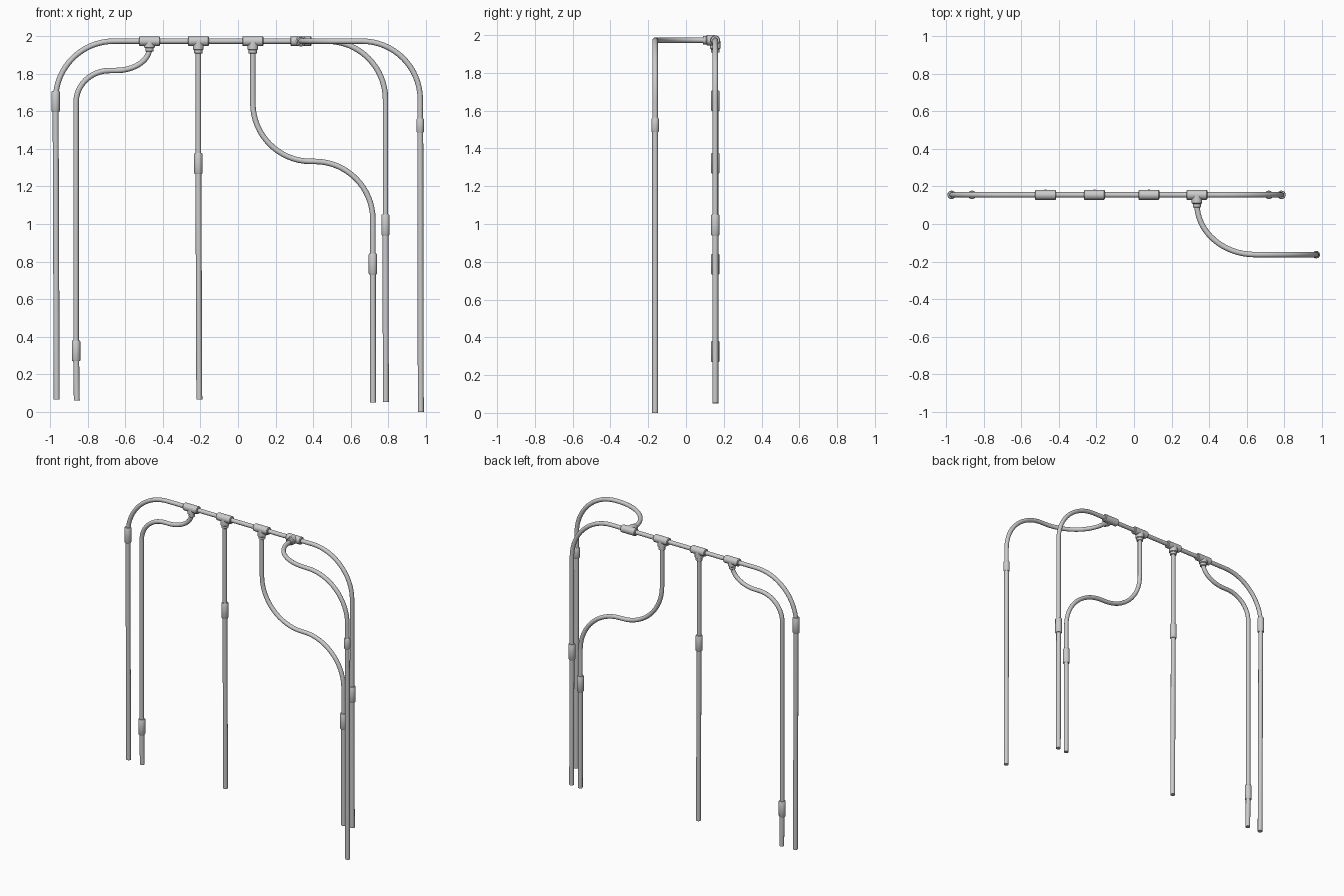
import bpy, bmesh, math
from mathutils import Vector

if "Cube" in bpy.data.objects:
    bpy.data.objects.remove(bpy.data.objects["Cube"])

BACK, FRONT, TOP = 0.155, -0.163, 1.973   # planes of the two pipe runs, rail height


def finish(obj):
    bpy.ops.object.select_all(action='DESELECT')
    obj.select_set(True)
    bpy.context.view_layer.objects.active = obj
    if obj.type == 'CURVE':
        bpy.ops.object.convert(target='MESH')
    bpy.ops.object.shade_smooth_by_angle(angle=math.radians(35))


def pipe(name, pts, fillets=(), r=0.0145):
    """Tube along a polyline; fillets = (length before, length after) per inner corner."""
    pts = [Vector(p) for p in pts]
    nodes = [(pts[0], pts[0], pts[0])]           # left handle, point, right handle
    for i, (a, b) in enumerate(fillets, 1):
        c = pts[i]
        s = c + (pts[i - 1] - c).normalized() * a
        e = c + (pts[i + 1] - c).normalized() * b
        nodes.append((s, s, s.lerp(c, 0.552)))
        nodes.append((e.lerp(c, 0.552), e, e))
    nodes.append((pts[-1], pts[-1], pts[-1]))
    cu = bpy.data.curves.new(name, 'CURVE')
    cu.dimensions = '3D'
    cu.bevel_depth, cu.bevel_resolution = r, 6
    cu.resolution_u, cu.use_fill_caps = 16, True
    sp = cu.splines.new('BEZIER')
    sp.bezier_points.add(len(nodes) - 1)
    for bp, (l, p, h) in zip(sp.bezier_points, nodes):
        bp.handle_left_type = bp.handle_right_type = 'FREE'
        bp.co, bp.handle_left, bp.handle_right = p, l, h
    obj = bpy.data.objects.new(name, cu)
    bpy.context.collection.objects.link(obj)
    finish(obj)


def turned(name, origin, axis, profile, n=24):
    """Solid of revolution: profile is (radius, distance along axis)."""
    q = Vector((0, 0, 1)).rotation_difference(Vector(axis))
    bm = bmesh.new()
    rings = []
    for r, h in profile:
        rings.append([bm.verts.new(Vector(origin) + q @ Vector(
            (r * math.cos(2 * math.pi * k / n), r * math.sin(2 * math.pi * k / n), h)))
            for k in range(n)])
    for a, b in zip(rings, rings[1:]):
        for k in range(n):
            bm.faces.new((a[k], a[(k + 1) % n], b[(k + 1) % n], b[k]))
    bm.faces.new(rings[0][::-1])
    bm.faces.new(rings[-1])
    me = bpy.data.meshes.new(name)
    bm.to_mesh(me)
    bm.free()
    obj = bpy.data.objects.new(name, me)
    bpy.context.collection.objects.link(obj)
    finish(obj)


def coupling(name, x, y, z, length=0.11, r=0.0225):
    h = length / 2
    turned(name, (x, y, z), (0, 0, 1),
           [(r - .003, -h), (r, -h + .005), (r, h - .005), (r - .003, h)])


def tee(name, x, branch, reach=0.066):
    turned(name + "_body", (x, BACK, TOP), (1, 0, 0),
           [(.022, -.056), (.026, -.052), (.026, .052), (.022, .056)])
    turned(name + "_branch", (x, BACK, TOP), branch,
           [(.026, 0), (.028, .022), (.028, reach - .022), (.022, reach - .018),
            (.022, reach - .002), (.020, reach)])


def leg(name, x0, x1, y, z0, z1, length=0.11, r=0.0225):
    """Lower leg tube plus the coupling joining it to the tube above."""
    pipe(name, [(x0, y, z1), (x1, y, z0)], r=0.0158)
    coupling(name + "_coupling", x0, y, z1, length, r)


# top rail with both bent ends
pipe("top_rail", [(-.971, BACK, 1.65), (-.971, BACK, TOP), (.785, BACK, TOP), (.785, BACK, 1.0)],
     [(.31, .31), (.31, .31)])
leg("outer_left_leg", -.971, -.965, BACK, .065, 1.652)
leg("outer_right_leg", .785, .787, BACK, .053, .995)

# left branch with a tight S bend
pipe("inner_left_pipe", [(-.471, BACK, TOP), (-.471, BACK, 1.817), (-.862, BACK, 1.817), (-.862, BACK, .32)],
     [(.12, .18), (.18, .17)])
leg("inner_left_leg", -.862, -.858, BACK, .06, .325)

# straight centre branch
pipe("centre_pipe", [(-.211, BACK, TOP), (-.211, BACK, 1.32)])
leg("centre_leg", -.211, -.206, BACK, .065, 1.322)

# right branch with a wide S bend
pipe("inner_right_pipe", [(.079, BACK, TOP), (.079, BACK, 1.333), (.718, BACK, 1.333), (.718, BACK, .78)],
     [(.31, .31), (.31, .31)])
leg("inner_right_leg", .718, .719, BACK, .05, .787)

# forward branch that bends sideways and down
pipe("front_pipe", [(.335, BACK, TOP), (.335, FRONT, TOP), (.970, FRONT, TOP), (.970, FRONT, 1.52)],
     [(.27, .31), (.31, .31)])
leg("front_leg", .970, .973, FRONT, 0.0, 1.524, .076, .020)

# tee fittings on the rail
tee("left_tee", -.471, (0, 0, -1), .055)
tee("centre_tee", -.211, (0, 0, -1))
tee("right_tee", .079, (0, 0, -1))
tee("front_tee", .335, (0, -1, 0))
